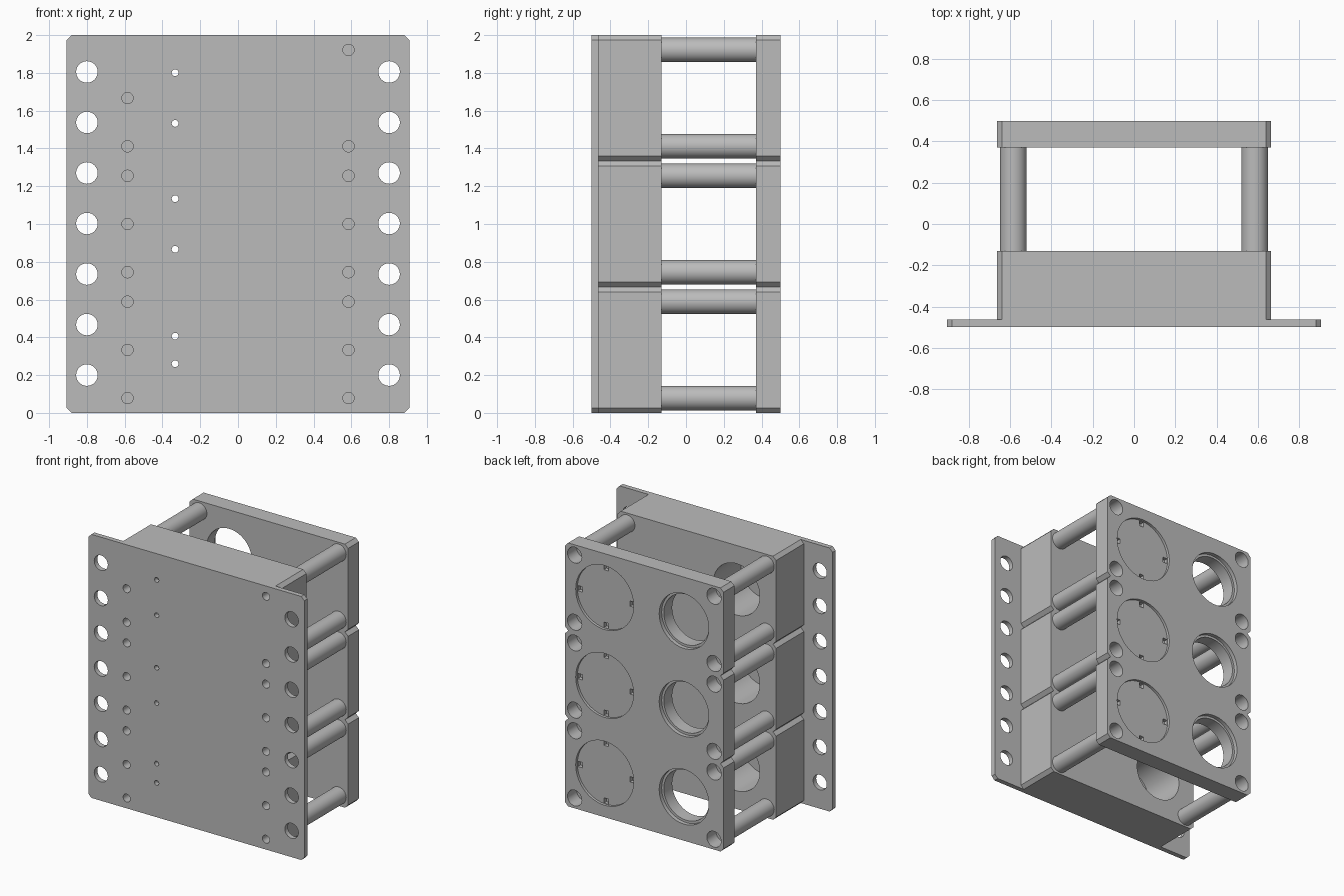
import bpy, bmesh, math
from mathutils import Matrix, Vector

default = bpy.data.objects.get("Cube")
if default:
    bpy.data.objects.remove(default)

grey = bpy.data.materials.new("plain_grey")
grey.use_nodes = True
grey.diffuse_color = (0.5, 0.5, 0.5, 1)
grey.node_tree.nodes["Principled BSDF"].inputs["Base Color"].default_value = (0.5, 0.5, 0.5, 1)

MODULE = 2 / 3
CENTRES = [MODULE * (i + 0.5) for i in range(3)]
ROD_X, ROD_DZ, BAY_X = 0.585, 0.255, 0.333
CHAMFER = 0.026


def make_object(name, bm):
    bmesh.ops.recalc_face_normals(bm, faces=bm.faces)
    mesh = bpy.data.meshes.new(name)
    bm.to_mesh(mesh)
    bm.free()
    mesh.materials.append(grey)
    obj = bpy.data.objects.new(name, mesh)
    bpy.context.collection.objects.link(obj)
    return obj


def slab(name, half_width, bands, y0, y1):
    """Extrude an outline whose sides are chamfered at both ends of each band."""
    c = CHAMFER
    right = []
    for lo, hi in bands:
        right += [(half_width - c, lo), (half_width, lo + c),
                  (half_width, hi - c), (half_width - c, hi)]
    right = list(dict.fromkeys((round(x, 4), round(z, 4)) for x, z in right))
    outline = right + [(-x, z) for x, z in reversed(right)]
    bm = bmesh.new()
    face = bm.faces.new([bm.verts.new((x, y0, z)) for x, z in outline])
    grown = bmesh.ops.extrude_face_region(bm, geom=[face])
    verts = [v for v in grown["geom"] if isinstance(v, bmesh.types.BMVert)]
    bmesh.ops.translate(bm, verts=verts, vec=(0, y1 - y0, 0))
    return make_object(name, bm)


def add_cylinder(bm, x, z, radius, y0, y1, sides=32):
    place = Matrix.Translation((x, (y0 + y1) / 2, z)) @ Matrix.Rotation(math.pi / 2, 4, "X")
    bmesh.ops.create_cone(bm, cap_ends=True, segments=sides, radius1=radius,
                          radius2=radius, depth=y1 - y0, matrix=place)


def add_box(bm, centre, size):
    place = Matrix.Translation(centre) @ Matrix.Diagonal((*size, 1))
    bmesh.ops.create_cube(bm, size=1, matrix=place)


def cut(target, bm):
    """Subtract a group of separate cutters."""
    cutter = make_object("cutter", bm)
    cutter.hide_render = True
    mod = target.modifiers.new("cut", "BOOLEAN")
    mod.operation, mod.solver, mod.object = "DIFFERENCE", "EXACT", cutter
    bpy.context.view_layer.objects.active = target
    bpy.ops.object.modifier_apply(modifier=mod.name)
    bpy.data.objects.remove(cutter)


def smooth(obj):
    bpy.ops.object.select_all(action="DESELECT")
    obj.select_set(True)
    bpy.context.view_layer.objects.active = obj
    bpy.ops.object.shade_smooth_by_angle(angle=math.radians(30))


# Main bodies
bands = [(i * MODULE, (i + 1) * MODULE) for i in range(3)]
front_plate = slab("front_plate", 0.907, [(0, 2)], -0.5, -0.463)
housing = slab("housing", 0.665, bands, -0.463, -0.13)
back_plate = slab("back_plate", 0.665, bands, 0.37, 0.5)

# Screw holes through the front plate into the housing
screws = []
for side in (-1, 1):
    heights = [c + s * ROD_DZ for c in CENTRES for s in (-1, 1)] + CENTRES[:2]
    if side < 0:
        heights.remove(max(heights))
        heights.append(CENTRES[2])
    screws += [(side * ROD_X, z) for z in heights]

bm = bmesh.new()
for x, z in screws:
    add_cylinder(bm, x, z, 0.03, -0.6, -0.4)
for side in (-1, 1):
    for i in range(7):
        add_cylinder(bm, side * 0.8, 0.2 + i * 0.2675, 0.057, -0.6, -0.4)
for centre, dz in zip(CENTRES, (0.073, 0.134, 0.134)):
    for s in (-1, 1):
        add_cylinder(bm, -BAY_X, centre + s * dz, 0.018, -0.6, -0.4)
cut(front_plate, bm)

# Bores and screw sockets in the housing
bm = bmesh.new()
for x, z in screws:
    add_cylinder(bm, x, z, 0.03, -0.6, -0.36)
for z in CENTRES:
    add_cylinder(bm, -BAY_X, z, 0.195, -0.6, 0, 64)
cut(housing, bm)

# Openings, round recesses and rod sockets in the back plate
bm = bmesh.new()
for z in CENTRES:
    add_cylinder(bm, -BAY_X, z, 0.19, 0.3, 0.6, 64)
    add_cylinder(bm, BAY_X, z, 0.243, 0.48, 0.6, 64)
    for x in (-ROD_X, ROD_X):
        for s in (-1, 1):
            add_cylinder(bm, x, z + s * ROD_DZ, 0.06, 0.39, 0.6)
cut(back_plate, bm)

# Stepped opening rims and four slots in each recess
bm = bmesh.new()
for z in CENTRES:
    add_cylinder(bm, -BAY_X, z, 0.208, 0.47, 0.6, 64)
    for k in range(4):
        a = k * math.pi / 2
        centre = Vector((BAY_X + 0.219 * math.cos(a), 0.52, z + 0.219 * math.sin(a)))
        add_box(bm, centre, (0.04, 0.14, 0.04))
cut(back_plate, bm)

for part in (front_plate, housing, back_plate):
    smooth(part)

# Spacer rods
for m, z in enumerate(CENTRES, 1):
    for x, side in ((-ROD_X, "right"), (ROD_X, "left")):
        for s, level in ((-1, "lower"), (1, "upper")):
            bm = bmesh.new()
            add_cylinder(bm, x, z + s * ROD_DZ, 0.065, -0.13, 0.37)
            smooth(make_object(f"{side}_{level}_rod_{m}", bm))
